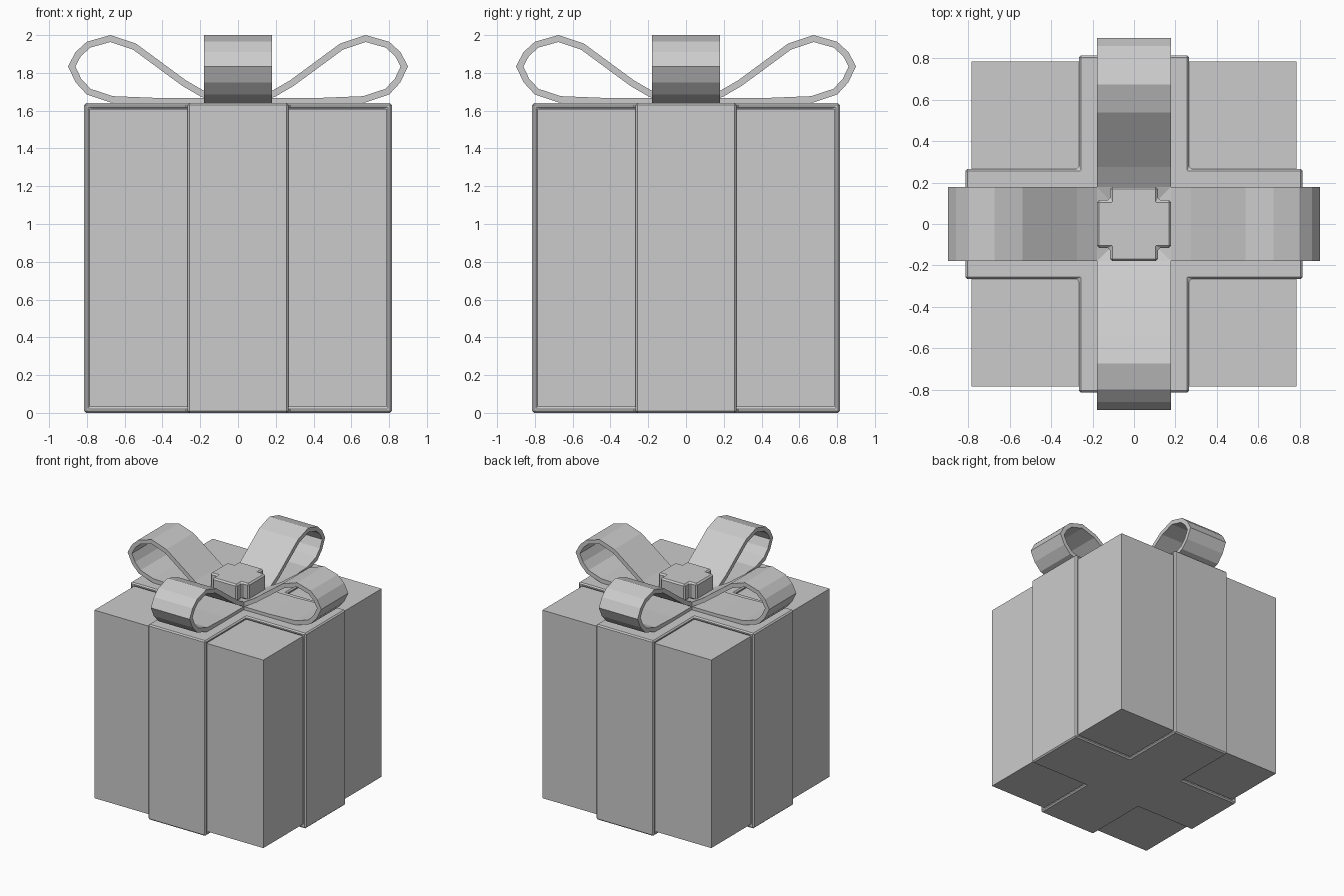
import bpy, bmesh, math
from mathutils import Vector, Matrix

if "Cube" in bpy.data.objects:
    bpy.data.objects.remove(bpy.data.objects["Cube"])

HALF, Z0, Z1, T = 0.785, 0.03, 1.61, 0.03   # box half width, bottom, top, ribbon thickness
BAND = 0.267                                # half width of the wrapped ribbon


def finish(bm, name):
    mesh = bpy.data.meshes.new(name)
    bm.to_mesh(mesh)
    bm.free()
    ob = bpy.data.objects.new(name, mesh)
    bpy.context.collection.objects.link(ob)
    return ob


def box_bm():
    bm = bmesh.new()
    m = Matrix.Translation((0, 0, (Z0 + Z1) / 2)) @ Matrix.Diagonal((2 * HALF, 2 * HALF, Z1 - Z0, 1))
    bmesh.ops.create_cube(bm, size=1, matrix=m)
    return bm


def bevel(ob, width):
    b = ob.modifiers.new("bevel", 'BEVEL')
    b.width, b.segments, b.limit_method = width, 1, 'ANGLE'


def solidify(ob, thickness):
    s = ob.modifiers.new("thickness", 'SOLIDIFY')
    s.thickness, s.offset, s.use_even_offset = thickness, 1, True


# Gift box
finish(box_bm(), "gift_box")

# Wrapped ribbon: box skin cut to a cross, then thickened outward
bm = box_bm()
for axis in (Vector((1, 0, 0)), Vector((0, 1, 0))):
    for s in (-1, 1):
        bmesh.ops.bisect_plane(bm, geom=bm.verts[:] + bm.edges[:] + bm.faces[:],
                               plane_co=axis * BAND * s, plane_no=axis)
corners = [f for f in bm.faces
           if min(abs(f.calc_center_median().x), abs(f.calc_center_median().y)) > BAND]
bmesh.ops.delete(bm, geom=corners, context='FACES')
ribbon = finish(bm, "wrapped_ribbon")
solidify(ribbon, T)
bevel(ribbon, 0.01)

# Bow loops: outer profile (distance, height), from the centre over and back
PROFILE = [(0, 1.67), (0.10, 1.68), (0.18, 1.705), (0.275, 1.76), (0.54, 1.955), (0.675, 2.0),
           (0.80, 1.965), (0.86, 1.91), (0.90, 1.835), (0.86, 1.75), (0.80, 1.685),
           (0.67, 1.642), (0.42, 1.632), (0, 1.632)]
for i, side in enumerate(("right", "back", "left", "front")):
    bm = bmesh.new()
    rows = [[bm.verts.new((x, y, z)) for y in (-0.18, 0.18)] for x, z in PROFILE]
    for a, b in zip(rows, rows[1:]):
        bm.faces.new((a[0], a[1], b[1], b[0]))
    loop = finish(bm, "bow_loop_" + side)
    solidify(loop, 0.035)
    loop.rotation_euler.z = i * math.pi / 2

# Knot: small cross-shaped block
bm = bmesh.new()
A, B = 0.18, 0.115
quarter = [(A, -B), (A, B), (B, B)]
pts = [Matrix.Rotation(k * math.pi / 2, 3, 'Z') @ Vector((x, y, 1.69))
       for k in range(4) for x, y in quarter]
face = bm.faces.new([bm.verts.new(p) for p in pts])
top = bmesh.ops.extrude_face_region(bm, geom=[face])
bmesh.ops.translate(bm, vec=(0, 0, 0.14), verts=[v for v in top["geom"] if isinstance(v, bmesh.types.BMVert)])
bmesh.ops.recalc_face_normals(bm, faces=bm.faces[:])
bevel(finish(bm, "bow_knot"), 0.012)
